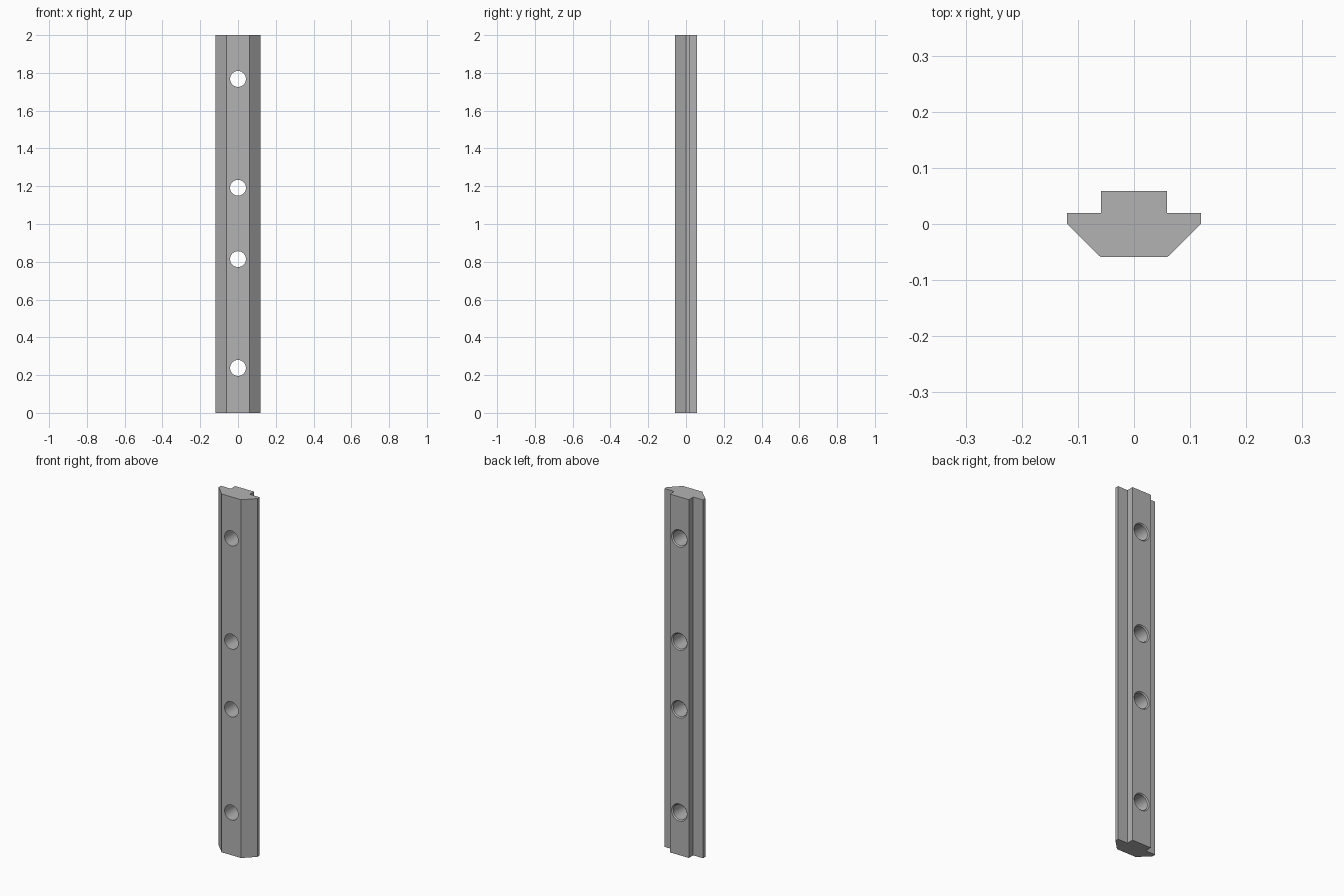
import bpy
import bmesh
from math import radians
from mathutils import Matrix

cube = bpy.data.objects.get("Cube")
if cube:
    bpy.data.objects.remove(cube, do_unlink=True)

LENGTH = 2.0
BACK = 0.0585
HOLE_RADIUS = 0.042
RIM_RADIUS = 0.048
HOLE_HEIGHTS = (0.238, 0.814, 1.192, 1.768)

steel = bpy.data.materials.new("grey steel")
steel.use_nodes = True
GREY = (0.45, 0.45, 0.45, 1)
steel.diffuse_color = GREY
steel.node_tree.nodes["Principled BSDF"].inputs["Base Color"].default_value = GREY


def make_object(name, bm):
    bmesh.ops.recalc_face_normals(bm, faces=bm.faces)
    mesh = bpy.data.meshes.new(name)
    bm.to_mesh(mesh)
    bm.free()
    mesh.materials.append(steel)
    obj = bpy.data.objects.new(name, mesh)
    bpy.context.collection.objects.link(obj)
    return obj


# Rail bar: half profile mirrored, then extruded upward
half = [(0.06, -BACK), (0.119, 0), (0.119, 0.02), (0.0585, 0.02), (0.0585, BACK)]
profile = half + [(-x, y) for x, y in reversed(half)]
bm = bmesh.new()
base = bm.faces.new([bm.verts.new((x, y, 0)) for x, y in profile])
top = bmesh.ops.extrude_face_region(bm, geom=[base])["geom"]
bmesh.ops.translate(bm, vec=(0, 0, LENGTH),
                    verts=[v for v in top if isinstance(v, bmesh.types.BMVert)])
rail = make_object("slot_rail", bm)

# Hole cutters: a straight bore, widened by a small chamfer at the back
sections = [(-0.1, HOLE_RADIUS), (BACK - 0.006, HOLE_RADIUS),
            (BACK, RIM_RADIUS), (0.1, RIM_RADIUS)]
bm = bmesh.new()
for z in HOLE_HEIGHTS:
    rings = []
    for y, radius in sections:
        place = Matrix.Translation((0, y, z)) @ Matrix.Rotation(radians(90), 4, "X")
        rings.append(bmesh.ops.create_circle(bm, segments=40, radius=radius,
                                             matrix=place)["verts"])
    for a, b in zip(rings, rings[1:]):
        for i in range(len(a)):
            bm.faces.new((a[i - 1], a[i], b[i], b[i - 1]))
    bm.faces.new(rings[0])
    bm.faces.new(rings[-1])
cutter = make_object("hole_cutter", bm)
cutter.hide_render = True

# Cut the holes, then remove the cutter
cut = rail.modifiers.new("holes", "BOOLEAN")
cut.operation = "DIFFERENCE"
cut.solver = "EXACT"
cut.object = cutter
bpy.ops.object.select_all(action="DESELECT")
rail.select_set(True)
bpy.context.view_layer.objects.active = rail
bpy.ops.object.modifier_apply(modifier=cut.name)
bpy.data.objects.remove(cutter, do_unlink=True)
bpy.ops.object.shade_smooth_by_angle(angle=radians(30))
